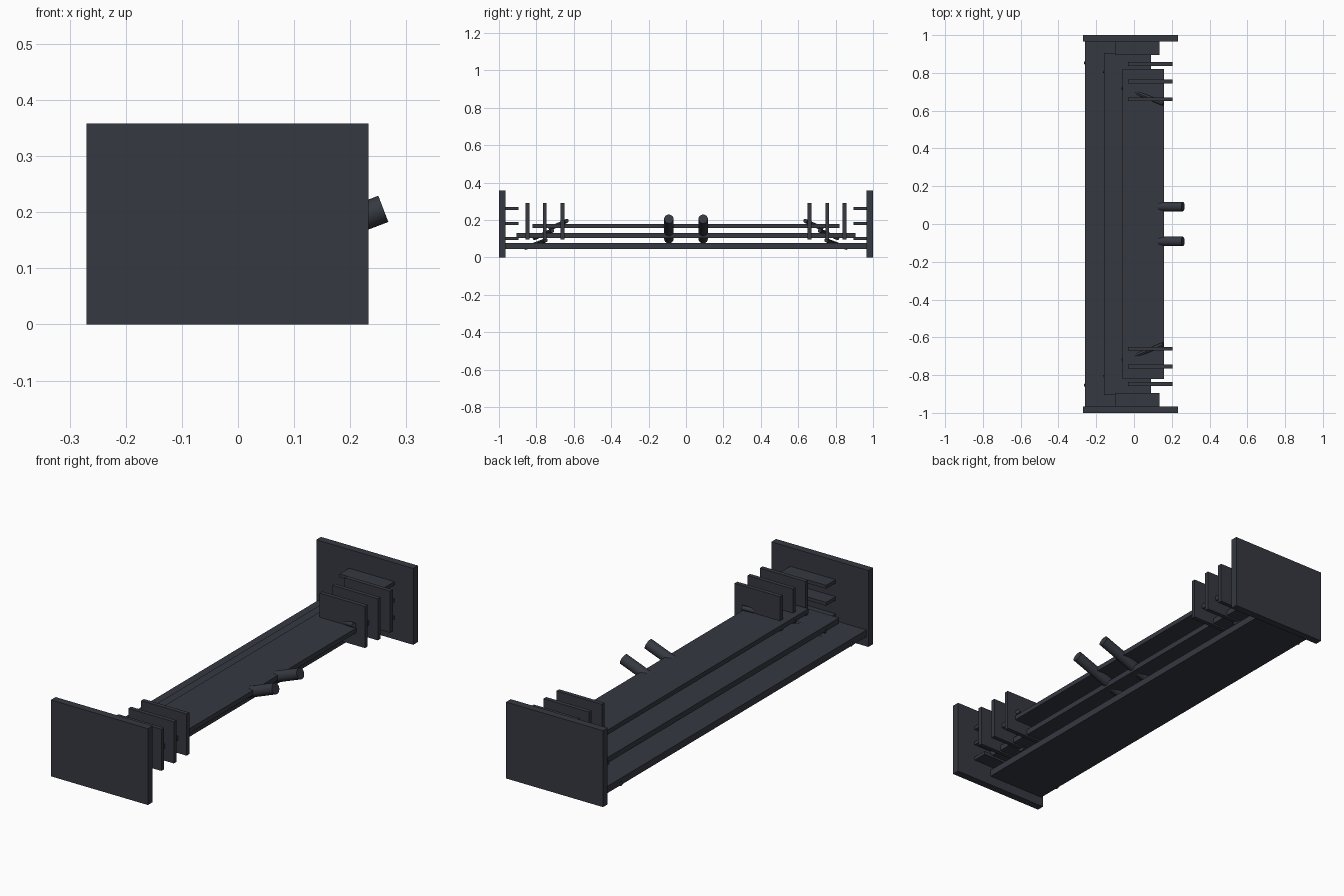
import bpy
from mathutils import Vector

if "Cube" in bpy.data.objects:
    bpy.data.objects.remove(bpy.data.objects["Cube"])

mat = bpy.data.materials.new("dark_carbon")
mat.diffuse_color = (0.035, 0.04, 0.052, 1)
mat.use_nodes = True
mat.node_tree.nodes["Principled BSDF"].inputs["Base Color"].default_value = mat.diffuse_color


def box(name, x, y, z):
    """Box from min/max pairs on each axis."""
    bpy.ops.mesh.primitive_cube_add(size=1, location=[(a + b) / 2 for a, b in (x, y, z)])
    o = bpy.context.object
    o.name = name
    o.scale = [abs(b - a) for a, b in (x, y, z)]
    bpy.ops.object.transform_apply(location=False, rotation=False, scale=True)
    o.data.materials.append(mat)


def rod(name, a, b, r, sides):
    """Cylinder between two points."""
    a, b = Vector(a), Vector(b)
    bpy.ops.mesh.primitive_cylinder_add(vertices=sides, radius=r, depth=(b - a).length,
                                        location=(a + b) / 2)
    o = bpy.context.object
    o.name = name
    o.rotation_mode = 'QUATERNION'
    o.rotation_quaternion = (b - a).to_track_quat('Z', 'Y')
    o.data.materials.append(mat)
    bpy.ops.object.shade_smooth_by_angle()


# Three stacked wing planes
box("main_plane", (-0.26, 0.04), (-0.97, 0.97), (0.045, 0.077))
box("middle_flap", (-0.16, 0.09), (-0.905, 0.905), (0.104, 0.13))
box("upper_flap", (-0.062, 0.158), (-0.82, 0.82), (0.157, 0.179))

for s, side in ((-1, "front"), (1, "back")):
    # End plate
    box(f"end_plate_{side}", (-0.27, 0.233), (s * 0.965, s * 1.0), (0, 0.358))
    # Small shelves on the inner face of the end plate
    for i in range(3):
        z = 0.102 + 0.08 * i
        box(f"shelf_{side}_{i}", (-0.1, 0.135), (s * 0.895, s * 0.967), (z - 0.008, z + 0.008))
    # Upright turning vanes
    for i, y in enumerate((0.66, 0.755, 0.847)):
        box(f"vane_{side}_{i}", (-0.033, 0.203), (s * (y - 0.01), s * (y + 0.01)), (0.097, 0.292))
    # Slanted struts lying through each plane
    for i, (x0, x1, y0, y1, z) in enumerate(((-0.262, 0.04, 0.857, 0.75, 0.072),
                                             (-0.16, 0.09, 0.81, 0.715, 0.124),
                                             (-0.062, 0.155, 0.725, 0.637, 0.176))):
        rod(f"slanted_strut_{side}_{i}", (x0, s * y0, z - 0.02), (x1, s * y1, z + 0.02), 0.011, 12)
    # Central mounting pylon
    rod(f"mounting_pylon_{side}", (-0.021, s * 0.092, 0.099), (0.259, s * 0.092, 0.206), 0.025, 20)
